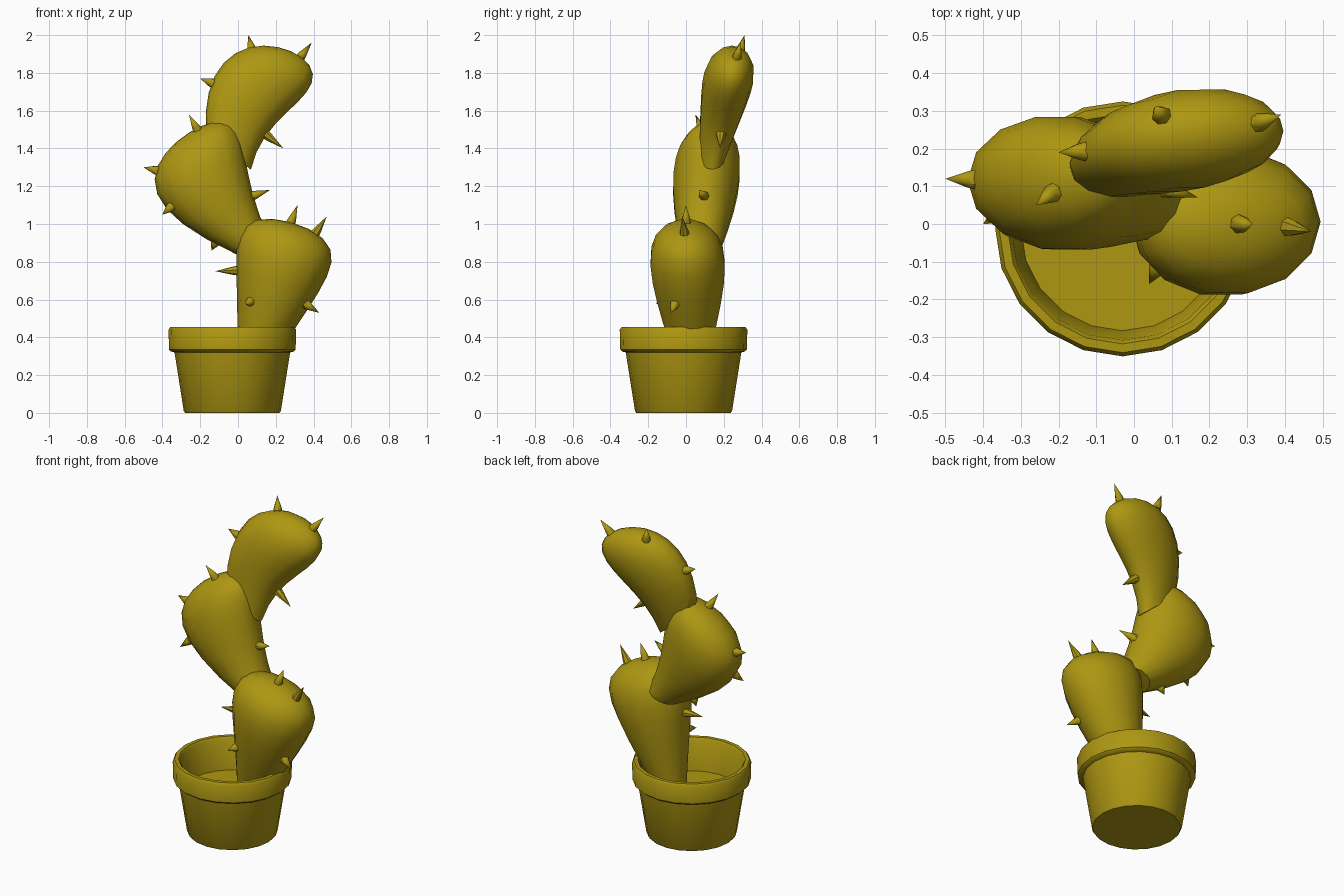
import bpy, bmesh
from math import cos, sin, sqrt, tau, radians
from mathutils import Vector
from mathutils.bvhtree import BVHTree

cube = bpy.data.objects.get("Cube")
if cube:
    bpy.data.objects.remove(cube)

olive = bpy.data.materials.new("olive yellow")
olive.use_nodes = True
color = (0.42, 0.31, 0.006, 1)
olive.diffuse_color = color
olive.node_tree.nodes["Principled BSDF"].inputs["Base Color"].default_value = color


def ellipse(center, wide, deep, sides):
    """Ring of points around center; a zero radius gives a single point."""
    if wide.length == 0:
        return [center]
    angles = [tau * i / sides for i in range(sides)]
    return [center + wide * cos(a) + deep * sin(a) for a in angles]


def loft(name, rings, smooth_angle=50):
    """Skin a list of point rings and return a lookup tree of its surface."""
    bm = bmesh.new()
    loops = [[bm.verts.new(point) for point in ring] for ring in rings]
    for lower, upper in zip(loops, loops[1:]):
        count = max(len(lower), len(upper))
        for i in range(count):
            j = (i + 1) % count
            if len(lower) == 1:
                bm.faces.new((lower[0], upper[j], upper[i]))
            elif len(upper) == 1:
                bm.faces.new((lower[i], lower[j], upper[0]))
            else:
                bm.faces.new((lower[i], lower[j], upper[j], upper[i]))
    bmesh.ops.recalc_face_normals(bm, faces=bm.faces)
    surface = BVHTree.FromBMesh(bm)
    mesh = bpy.data.meshes.new(name)
    bm.to_mesh(mesh)
    bm.free()
    mesh.materials.append(olive)
    obj = bpy.data.objects.new(name, mesh)
    bpy.context.collection.objects.link(obj)
    bpy.ops.object.select_all(action='DESELECT')
    obj.select_set(True)
    bpy.context.view_layer.objects.active = obj
    bpy.ops.object.shade_smooth_by_angle(angle=radians(smooth_angle))
    return surface


def spine(name, tip, surface, radius=0.027, sides=7):
    """Thin cone with a swollen foot, standing on the nearest spot of a pad."""
    tip = Vector(tip)
    base = surface.find_nearest(tip)[0]
    axis = tip - base
    side = axis.orthogonal().normalized() * radius
    across = axis.normalized().cross(side)
    root = base - axis * 0.2
    collar = base + axis * 0.2
    loft(name, [[root],
                ellipse(base - axis * 0.1, side, across, sides),
                ellipse(collar, side * 0.8, across * 0.8, sides),
                [tip]])


def pad(name, foot, crown, bend, width, depth, spine_tips):
    """Egg-shaped pad on a bowed axis; width and depth: at foot, growth, roundness."""
    foot, crown, bend = Vector(foot), Vector(crown), Vector(bend)
    axis = crown - foot
    wide = Vector((axis.z, 0, -axis.x)).normalized()
    deep = Vector((0, 1, 0))

    def half_size(t, size):
        start, growth, roundness = size
        return (start + growth * t) * sqrt(1 - t ** roundness)

    rings = [[foot]]
    steps = 10
    for i in range(steps):
        t = sin(tau / 4 * i / steps)
        center = foot + axis * t + bend * 4 * t * (1 - t)
        rings.append(ellipse(center, wide * half_size(t, width),
                             deep * half_size(t, depth), sides=14))
    surface = loft(name, rings + [[crown]])
    for number, tip in enumerate(spine_tips, start=1):
        spine(f"{name}_spine_{number}", tip, surface)


# Pot: outer wall, rim band, inner wall and soil
pot_profile = [(0, 0), (0.25, 0), (0.257, 0.01), (0.306, 0.32), (0.325, 0.325),
               (0.335, 0.335), (0.338, 0.44), (0.328, 0.455), (0.305, 0.455),
               (0.295, 0.44), (0.27, 0.26), (0, 0.26)]
across, along = Vector((1, 0, 0)), Vector((0, 1, 0))
loft("flower_pot",
     [ellipse(Vector((-0.03, -0.013, z)), across * r, along * r, sides=20)
      for r, z in pot_profile], smooth_angle=35)

# Three cactus pads growing out of each other, each with its spines
pad("lower_pad", foot=(0.07, 0.03, 0.25), crown=(0.28, 0, 1.01), bend=(0.015, 0, 0),
    width=(0.08, 0.25, 8), depth=(0.085, 0.2, 4.5),
    spine_tips=[(0.315, 0, 1.1), (0.47, -0.02, 1.04), (-0.12, 0, 0.75),
                (0.43, -0.08, 0.53), (0.04, -0.16, 0.58)])
pad("middle_pad", foot=(0.08, 0.08, 0.88), crown=(-0.19, 0.13, 1.52), bend=(-0.12, 0, 0),
    width=(0.1, 0.36, 2), depth=(0.11, 0.19, 2),
    spine_tips=[(-0.26, 0.05, 1.58), (-0.5, 0.12, 1.3), (-0.4, 0, 1.05),
                (0.17, 0.07, 1.18), (-0.14, 0.1, 0.86)])
pad("upper_pad", foot=(-0.05, 0.14, 1.38), crown=(0.34, 0.25, 1.88), bend=(-0.09, 0.01, 0.05),
    width=(0.15, 0.13, 4), depth=(0.075, 0.11, 4),
    spine_tips=[(0.055, 0.31, 2), (0.39, 0.29, 1.96), (-0.2, 0.19, 1.77),
                (0.24, 0.18, 1.4)])
